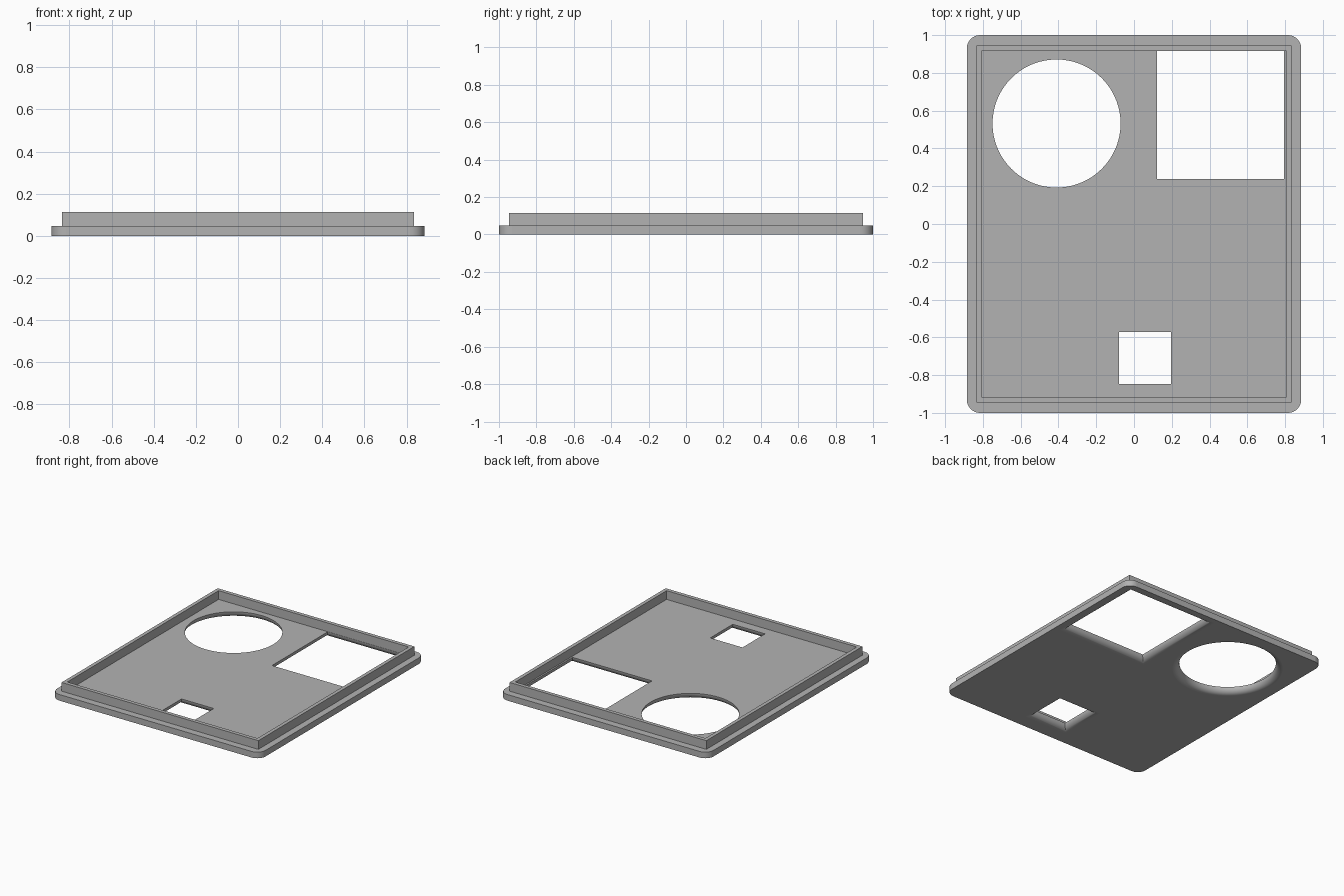
import bpy, bmesh
from math import sin, cos, pi

cube = bpy.data.objects.get("Cube")
if cube:
    bpy.data.objects.remove(cube)

PLATE_TOP, RIM_TOP = 0.047, 0.114
ROUND_STEPS = 8
bm = bmesh.new()


def rect(cx, cy, hx, hy):
    return [(cx + sx * hx, cy + sy * hy) for sx, sy in ((1, 1), (-1, 1), (-1, -1), (1, -1))]


def rounded_rect(hx, hy, r, steps=8):
    pts = []
    for k, (x, y) in enumerate(rect(0, 0, hx - r, hy - r)):
        for i in range(steps + 1):
            a = (k + i / steps) * pi / 2
            pts.append((x + r * cos(a), y + r * sin(a)))
    return pts


def circle(cx, cy, r, n=72):
    return [(cx + r * cos(2 * pi * i / n), cy + r * sin(2 * pi * i / n)) for i in range(n)]


def loop(points, z):
    verts = [bm.verts.new((x, y, z)) for x, y in points]
    edges = [bm.edges.new((v, verts[i - 1])) for i, v in enumerate(verts)]
    return verts, edges


def wall(a, b):
    for i in range(len(a[0])):
        bm.faces.new((a[0][i - 1], a[0][i], b[0][i], b[0][i - 1]))


def cap(*loops):
    edges = [e for lp in loops for e in lp[1]]
    bmesh.ops.triangle_fill(bm, edges=edges, use_beauty=True, normal=(0, 0, 1))


def rounded_hole(outline):
    """Opening whose wall flares outward to the underside; returns bottom and top loops."""
    rings = []
    for i in range(ROUND_STEPS + 1):
        a = pi / 2 * i / ROUND_STEPS
        rings.append(loop(outline(PLATE_TOP * (1 - sin(a))), PLATE_TOP * (1 - cos(a))))
    # the quarter round is tangent to the underside and vertical at the floor
    for a, b in zip(rings, rings[1:]):
        wall(a, b)
    return rings[0], rings[-1]


# Openings: round, large square, small square
holes = [
    rounded_hole(lambda o: circle(-0.41, 0.532, 0.339 + o)),
    rounded_hole(lambda o: rect(0.458, 0.577, 0.337 + o, 0.338 + o)),
    rounded_hole(lambda o: rect(0.058, -0.709, 0.137 + o, 0.137 + o)),
]

# Base plate edge and raised rim
plate = rounded_rect(0.885, 1.0, 0.07)
plate_low, plate_high = loop(plate, 0), loop(plate, PLATE_TOP)
rim_out, rim_in = rect(0, 0, 0.835, 0.946), rect(0, 0, 0.807, 0.917)
out_low, out_high = loop(rim_out, PLATE_TOP), loop(rim_out, RIM_TOP)
in_low, in_high = loop(rim_in, PLATE_TOP), loop(rim_in, RIM_TOP)
for a, b in ((plate_low, plate_high), (out_low, out_high), (in_low, in_high)):
    wall(a, b)

# Flat surfaces: underside, outer ledge, rim top, inner floor
cap(plate_low, *[h[0] for h in holes])
cap(plate_high, out_low)
cap(out_high, in_high)
cap(in_low, *[h[1] for h in holes])
bmesh.ops.recalc_face_normals(bm, faces=bm.faces)

mesh = bpy.data.meshes.new("cover_panel")
bm.to_mesh(mesh)
bm.free()
panel = bpy.data.objects.new("cover_panel", mesh)
bpy.context.collection.objects.link(panel)

grey = bpy.data.materials.new("plain grey")
grey.use_nodes = True
colour = (0.45, 0.45, 0.45, 1)
grey.diffuse_color = colour
grey.node_tree.nodes["Principled BSDF"].inputs["Base Color"].default_value = colour
mesh.materials.append(grey)

# Smooth the rounds, keep the axis-aligned faces flat
bpy.ops.object.select_all(action="DESELECT")
panel.select_set(True)
bpy.context.view_layer.objects.active = panel
bpy.ops.object.shade_smooth_by_angle()
for p in mesh.polygons:
    if max(abs(c) for c in p.normal) > 0.9999:
        p.use_smooth = False
